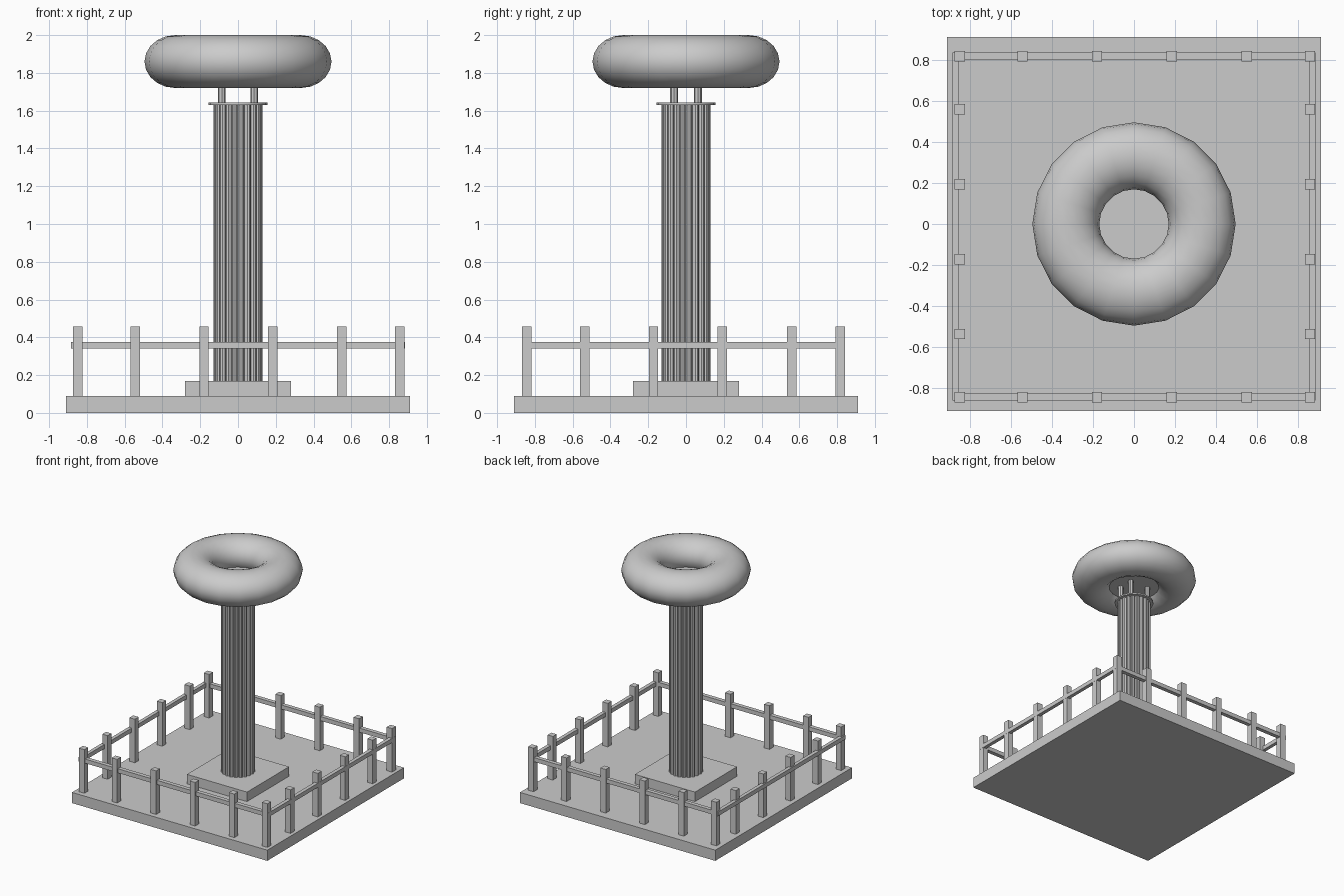
import bpy, math

if "Cube" in bpy.data.objects:
    bpy.data.objects.remove(bpy.data.objects["Cube"])


def box(name, x, y, z):
    """Box from (min, max) ranges on each axis."""
    bpy.ops.mesh.primitive_cube_add(size=1, location=[(a + b) / 2 for a, b in (x, y, z)])
    o = bpy.context.object
    o.name = name
    o.scale = [b - a for a, b in (x, y, z)]
    bpy.ops.object.transform_apply(location=False, rotation=False, scale=True)
    return o


def cylinder(name, r, z0, z1, x=0, y=0, sides=20):
    bpy.ops.mesh.primitive_cylinder_add(vertices=sides, radius=r, depth=z1 - z0,
                                        location=(x, y, (z0 + z1) / 2))
    bpy.context.object.name = name
    bpy.ops.object.shade_smooth_by_angle(angle=math.radians(40))
    return bpy.context.object


# Platform and plinth
box("platform", (-.91, .91), (-.91, .91), (0, .09))
box("plinth", (-.28, .28), (-.28, .28), (.09, .17))

# Ribbed column: a scalloped outline extruded upward
ribs, radii = 20, (.115, .128, .132, .128)
n = ribs * len(radii)
ring = [(radii[i % 4] * math.cos(2 * math.pi * i / n),
         radii[i % 4] * math.sin(2 * math.pi * i / n)) for i in range(n)]
verts = [(x, y, z) for z in (.16, 1.635) for x, y in ring]
faces = [(i, (i + 1) % n, n + (i + 1) % n, n + i) for i in range(n)]
faces += [tuple(reversed(range(n))), tuple(range(n, 2 * n))]
mesh = bpy.data.meshes.new("ribbed_column")
mesh.from_pydata(verts, [], faces)
bpy.context.collection.objects.link(bpy.data.objects.new("ribbed_column", mesh))

# Column cap and the small pegs carrying the ring
cylinder("column_cap", .155, 1.63, 1.642)
for sx in (-1, 1):
    for sy in (-1, 1):
        cylinder("ring_peg", .021, 1.64, 1.785, sx * .086, sy * .063, 8)

# Flattened ring with a disc closing its hole
bpy.ops.mesh.primitive_torus_add(major_segments=20, minor_segments=20, major_radius=.332,
                                 minor_radius=.163, location=(0, 0, 1.86))
top_ring = bpy.context.object
top_ring.name = "top_ring"
top_ring.scale.z = .14 / .163
bpy.ops.object.shade_smooth_by_angle(angle=math.radians(60))
cylinder("ring_disc", .2, 1.78, 1.795)

# Fence posts around the edge
h = .025
xs = (-.848, -.543, -.18, .184, .549, .857)
ys = (-.844, -.535, -.172, .193, .559, .816)
spots = [(x, y) for x in xs for y in ys if x in (xs[0], xs[-1]) or y in (ys[0], ys[-1])]
for x, y in spots:
    box("fence_post", (x - h, x + h), (y - h, y + h), (.09, .457))

# Fence rails
rail_z = (.34, .375)
for y in ((-.86, -.825), (.8, .834)):
    box("fence_rail_x", (-.883, .883), y, rail_z)
for x in ((-.883, -.853), (.852, .883)):
    box("fence_rail_y", x, (-.86, .834), rail_z)
